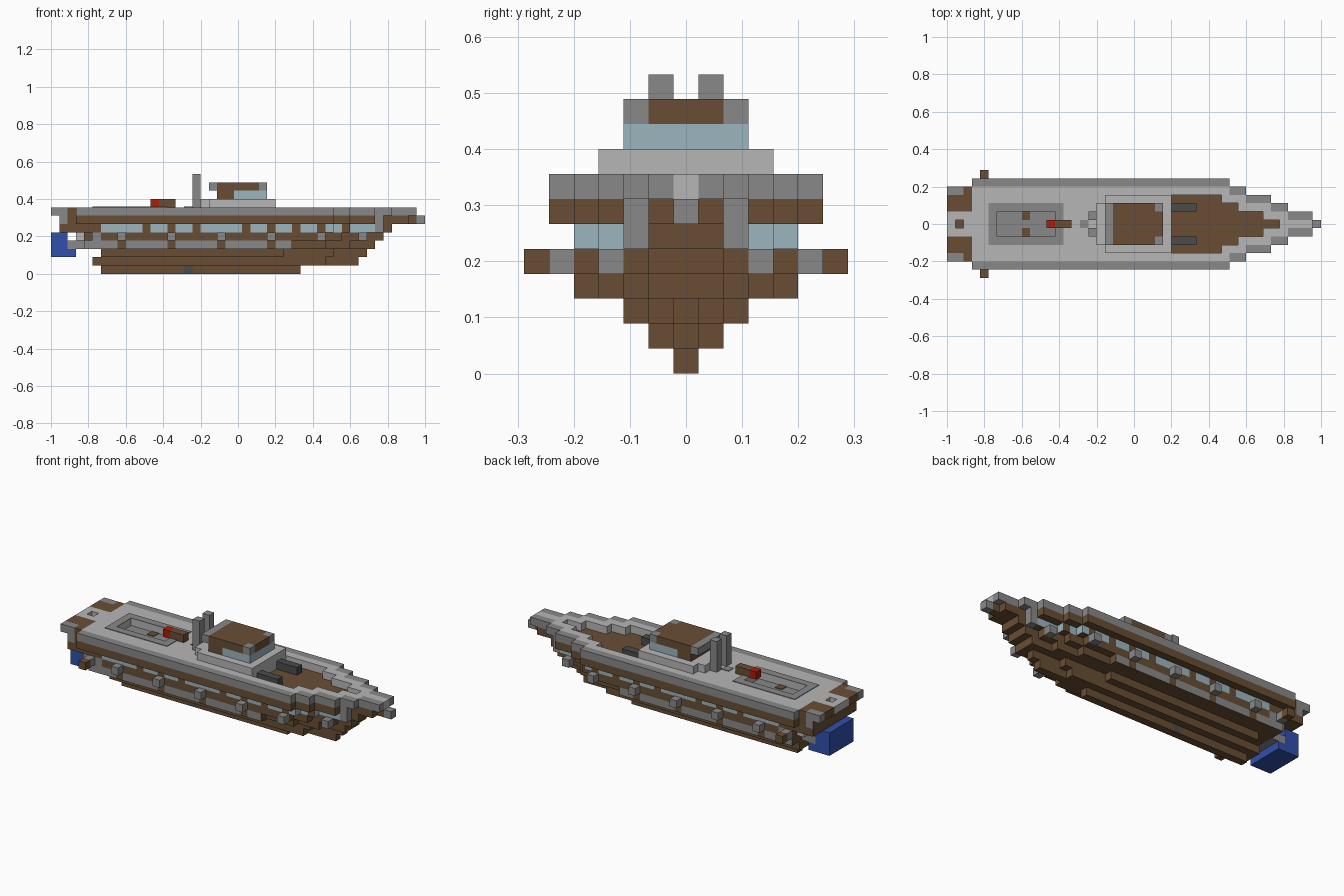
import bpy
import bmesh

cube = bpy.data.objects.get("Cube")
if cube:
    bpy.data.objects.remove(cube, do_unlink=True)

U = 2 / 45  # block size; all part sizes below are counted in blocks


def material(name, rgb):
    m = bpy.data.materials.new(name)
    m.use_nodes = True
    m.diffuse_color = (*rgb, 1)
    m.node_tree.nodes["Principled BSDF"].inputs["Base Color"].default_value = (*rgb, 1)
    return m


BROWN = material("brown wood", (0.14, 0.076, 0.034))
GREY = material("mid grey", (0.25, 0.25, 0.25))
LIGHT = material("light grey", (0.47, 0.47, 0.47))
GLASS = material("pale blue glass", (0.33, 0.46, 0.51))
BLUE = material("blue", (0.03, 0.08, 0.4))
RED = material("red", (0.42, 0.012, 0.003))
DARK = material("dark grey", (0.07, 0.07, 0.07))


def finish(name, bm, mats):
    bmesh.ops.recalc_face_normals(bm, faces=bm.faces)
    me = bpy.data.meshes.new(name)
    bm.to_mesh(me)
    bm.free()
    for m in mats:
        me.materials.append(m)
    ob = bpy.data.objects.new(name, me)
    bpy.context.collection.objects.link(ob)


def add_box(bm, x0, x1, y0, y1, z0, z1):
    vs = bmesh.ops.create_cube(bm, size=1)["verts"]
    for v in vs:
        v.co = (((x1 if v.co.x > 0 else x0) * U) - 1,
                (y1 if v.co.y > 0 else y0) * U,
                (z1 if v.co.z > 0 else z0) * U)


def boxes(name, mat, items):
    """Boxes (x0, x1, y0, y1, z0, z1) mirrored to both sides; y0 = 0 spans the middle."""
    bm = bmesh.new()
    for x0, x1, y0, y1, z0, z1 in items:
        if y0 == 0:
            add_box(bm, x0, x1, -y1, y1, z0, z1)
        else:
            add_box(bm, x0, x1, y0, y1, z0, z1)
            add_box(bm, x0, x1, -y1, -y0, z0, z1)
    finish(name, bm, [mat])


def layer(name, z, start, steps, spans=(), accent=BROWN, front_y=None):
    """One hull layer with a stepped plan; sides inside the spans get the accent colour."""
    pts, x = [], start
    for end, half in steps:
        pts += [(i, half) for i in range(x, end + 1)]
        x = end
    outline = pts + [(i, -h) for i, h in reversed(pts)]
    bm = bmesh.new()
    rings = [[bm.verts.new((i * U - 1, h * U, k * U)) for i, h in outline] for k in (z, z + 1)]
    for r in rings:
        bm.faces.new(r)
    for a in range(len(outline)):
        b = (a + 1) % len(outline)
        f = bm.faces.new((rings[0][a], rings[0][b], rings[1][b], rings[1][a]))
        (xa, ya), (xb, yb) = outline[a], outline[b]
        mid = (xa + xb) / 2
        if ya == yb:
            f.material_index = int(any(s < mid < e for s, e in spans))
        elif front_y and mid > start and abs(ya + yb) / 2 > front_y:
            f.material_index = 1
    finish(name, bm, [BROWN, accent])


# Hull layers from keel to gunwale
layer("keel", 0, 6, [(30, .5)], [(16, 17)], DARK)
layer("lower_hull", 1, 5, [(33, 1.5), (37, .5)])
layer("bilge", 2, 6, [(28, 2.5), (34, 1.5), (38, .5)])
layer("lower_side", 3, 4, [(29, 4.5), (33, 3.5), (36, 2.5), (39, 1.5)],
      [(4, 8), (9, 14), (15, 20), (21, 26), (27, 29)], GREY)
layer("middle_side", 4, 4, [(33, 4.5), (35, 3.5), (38, 2.5), (40, 1.5)], [(5, 6)], GREY)
layer("window_side", 5, 1, [(34, 4.5), (36, 3.5), (39, 2.5), (41, 1.5)],
      [(6, 11), (12, 14), (15, 17), (18, 23), (24, 26), (27, 29), (30, 32), (33, 35), (36, 39)],
      GLASS, 2.5)
layer("upper_side", 6, 1, [(3, 4.5), (34, 5.5), (36, 4.5), (39, 3.5), (43, 1.5), (44, .5)],
      [(1, 2)], GREY)

# Deck runs: start, end, outer half width, inner opening half width
runs = [(3, 6, 5.5, 0), (6, 13, 5.5, 1.5), (13, 27, 5.5, 0), (27, 33, 5.5, 3.5),
        (33, 34, 5.5, 2.5), (34, 35, 4.5, 2.5), (35, 36, 4.5, 1.5), (36, 38, 3.5, 1.5),
        (38, 39, 3.5, .5), (39, 40, 2.5, .5), (40, 41, 2.5, 0), (41, 44, 1.5, 0)]
boxes("deck_rim", GREY, [(a, b, o - 1, o, 7, 8) for a, b, o, i in runs])
boxes("deck", LIGHT, [(a, b, i, o - 1, 7, 8) for a, b, o, i in runs if o - 1 > i])

# Aft well: painted frame, floor and two hatches
t = 0.08
boxes("well_frame", GREY, [(5, 14, 1.5, 2.5, 8, 8 + t), (5, 6, 0, 1.5, 8, 8 + t),
                           (13, 14, 0, 1.5, 8, 8 + t)])
boxes("well_floor", GREY, [(6, 13, 0, 1.5, 7, 7 + t)])
boxes("well_hatches", BROWN, [(9, 10, .5, 1.5, 7, 7 + 2 * t)])
boxes("mast_plate", GREY, [(16, 17, 0, .5, 8, 8 + t)])

# Bow fittings
boxes("bow_tip", GREY, [(44, 45, 0, .5, 6, 7)])
boxes("bow_posts", GREY, [(39, 40, 1.5, 2.5, 5, 7)])
boxes("bow_lockers", DARK, [(27, 30, 1.5, 2.5, 7, 8)])

# Stern platform with a small opening
boxes("stern_walkway", LIGHT, [(0, 1, 0, 1.5, 7, 8), (2, 3, 0, 1.5, 7, 8),
                               (1, 2, .5, 1.5, 7, 8)])
boxes("stern_boards", BROWN, [(0, 3, 1.5, 3.5, 7, 8), (2, 3, 3.5, 4.5, 7, 8)])
boxes("stern_corners", GREY, [(0, 2, 3.5, 4.5, 7, 8)])
boxes("stern_brackets", LIGHT, [(3, 4, 2.5, 3.5, 4, 5)])
boxes("stern_step", GREY, [(2, 4, 0, 2.5, 3, 4)])
boxes("rudder", BLUE, [(0, 3, 0, 2.5, 2, 3), (0, 2, 0, 2.5, 3, 5)])

# Side fenders and mooring arms
boxes("fenders", GREY, [(x, x + 1, 4.5, 5.5, 4, 5) for x in range(8, 33, 6)]
      + [(37, 38, 2.5, 3.5, 4, 5), (4, 5, 4.5, 5.5, 4, 5)])
boxes("mooring_arms", BROWN, [(4, 5, 5.5, 6.5, 4, 5)])

# Deckhouse and cabin
boxes("deckhouse", LIGHT, [(18, 19, 0, 2.5, 8, 9), (19, 27, 0, 3.5, 8, 9)])
boxes("cabin_back", BROWN, [(20, 22, 0, 2.5, 9, 10)])
boxes("cabin_windows", GLASS, [(22, 26, 0, 2.5, 9, 10)])
boxes("cabin_roof", BROWN, [(20, 25, 0, 2.5, 10, 11), (25, 26, 0, 1.5, 10, 11)])
boxes("roof_trim", GREY, [(25, 26, 1.5, 2.5, 10, 11), (19, 20, 0, 2.5, 10, 11)])

# Funnels and deck beam
boxes("funnels", GREY, [(17, 18, .5, 1.5, 8, 12)])
boxes("deck_beam", BROWN, [(13, 15, 0, .5, 8, 9)])
boxes("beam_end", RED, [(12, 13, 0, .5, 8, 9)])
